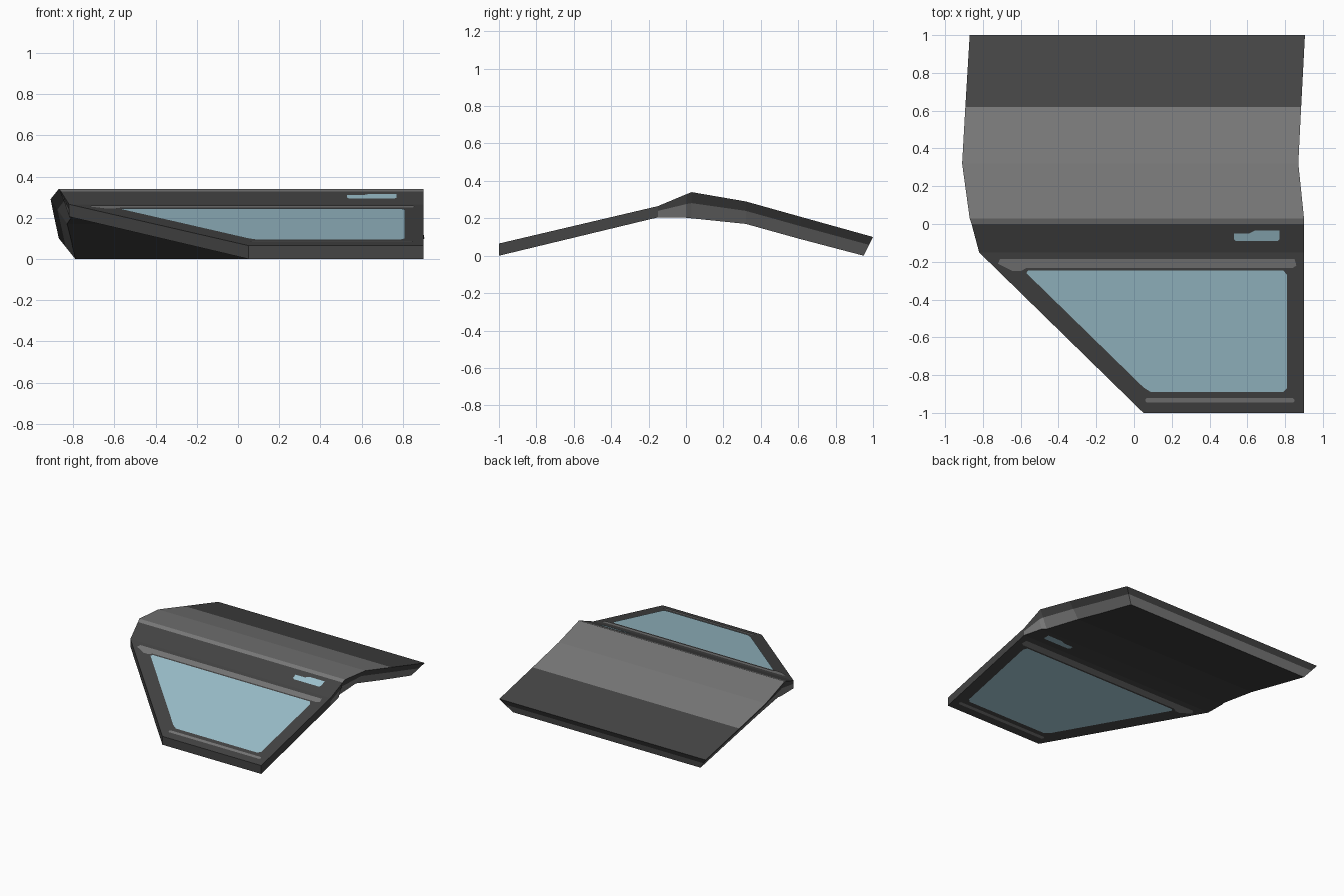
import bpy

if "Cube" in bpy.data.objects:
    bpy.data.objects.remove(bpy.data.objects["Cube"])

def mat(name, c):
    m = bpy.data.materials.new(name)
    m.diffuse_color = (*c, 1)
    m.use_nodes = True
    m.node_tree.nodes["Principled BSDF"].inputs["Base Color"].default_value = m.diffuse_color
    return m

dark = mat("dark grey", (0.058, 0.058, 0.058))
grey = mat("mid grey", (0.19, 0.19, 0.19))
glass = mat("pale blue glass", (0.34, 0.54, 0.62))

def make(name, verts, faces, mats, idx=None):
    me = bpy.data.meshes.new(name)
    me.from_pydata(verts, [], faces)
    for m in mats:
        me.materials.append(m)
    for p in me.polygons:
        p.material_index = idx[p.index] if idx else 0
    ob = bpy.data.objects.new(name, me)
    bpy.context.collection.objects.link(ob)
    return ob

# Door shell: cross-sections along y (top y, xl, xr, z, bottom y, xl, xr, z)
sections = [
    (-1.0, .05, .90, .065, -1.0, .05, .90, 0),
    (-.15, -.82, .90, .265, -.15, -.82, .90, .205),
    (0.0, -.86, .90, .328, 0.0, -.82, .865, .203),
    (.03, -.87, .90, .34, .03, -.81, .84, .20),
    (.32, -.91, .87, .29, .32, -.83, .79, .17),
    (.62, -.893, .885, .206, .60, -.81, .805, .092),
    (1.0, -.87, .905, .10, .95, -.79, .825, 0)]
verts = []
for ty, tl, tr, tz, by, bl, br, bz in sections:
    def mix(a, b, t=.42):
        return a + (b - a) * t
    my, mz = mix(ty, by), mix(tz, bz)
    verts += [(tl, ty, tz), (tr, ty, tz), (mix(tr, br), my, mz),
              (br, by, bz), (bl, by, bz), (mix(tl, bl), my, mz)]
faces, idx = [], []
for s in range(len(sections) - 1):
    for k in range(6):
        a, b = s * 6 + k, s * 6 + (k + 1) % 6
        faces.append((a, b, b + 6, a + 6))
        top = k == 0 and 2 <= s <= 4
        lower_side = k in (2, 4) and s >= 1
        idx.append(1 if top or lower_side else 0)
e = 6 * (len(sections) - 1)
faces += [(5, 4, 3, 2, 1, 0),
          (e, e + 1, e + 2, e + 5), (e + 5, e + 2, e + 3, e + 4)]
idx += [0, 0, 1]
make("door_shell", verts, faces, [dark, grey], idx)

# Painted plates lying on both sides of the shell
def z_top(y):
    return (.065 + .2353 * (y + 1) if y < -.15 else .265 + .42 * (y + .15)) + .003

def z_bottom(y):
    return (.2412 * (y + 1) if y < -.15 else .205 - .014 * (y + .15)) - .003

def plate(name, pts, m):
    n = len(pts)
    v = [(x, y, z_top(y)) for x, y in pts] + [(x, y, z_bottom(y)) for x, y in pts]
    make(name, v, [tuple(range(n)), tuple(range(2 * n - 1, n - 1, -1))], [m])

def bar(x0, x1, y0, y1, c):
    return [(x0 + c, y0), (x1 - c, y0), (x1, y0 + c), (x1, y1 - c),
            (x1 - c, y1), (x0 + c, y1), (x0, y1 - c), (x0, y0 + c)]

plate("window_glass", [(.09, -.89), (.79, -.89), (.81, -.87), (.81, -.27),
                       (.79, -.245), (-.56, -.245), (-.57, -.26), (.05, -.865)], glass)
plate("window_sill_strip", [(-.64, -.25), (-.60, -.25), (-.57, -.233), (.84, -.233),
                            (.86, -.22), (.85, -.185), (-.71, -.185), (-.72, -.21)], grey)
plate("window_top_strip", bar(.06, .85, -.945, -.922, .008), grey)
plate("door_handle", [(.54, -.09), (.76, -.09), (.77, -.08), (.77, -.035),
                      (.64, -.035), (.61, -.05), (.53, -.05), (.53, -.08)], glass)
